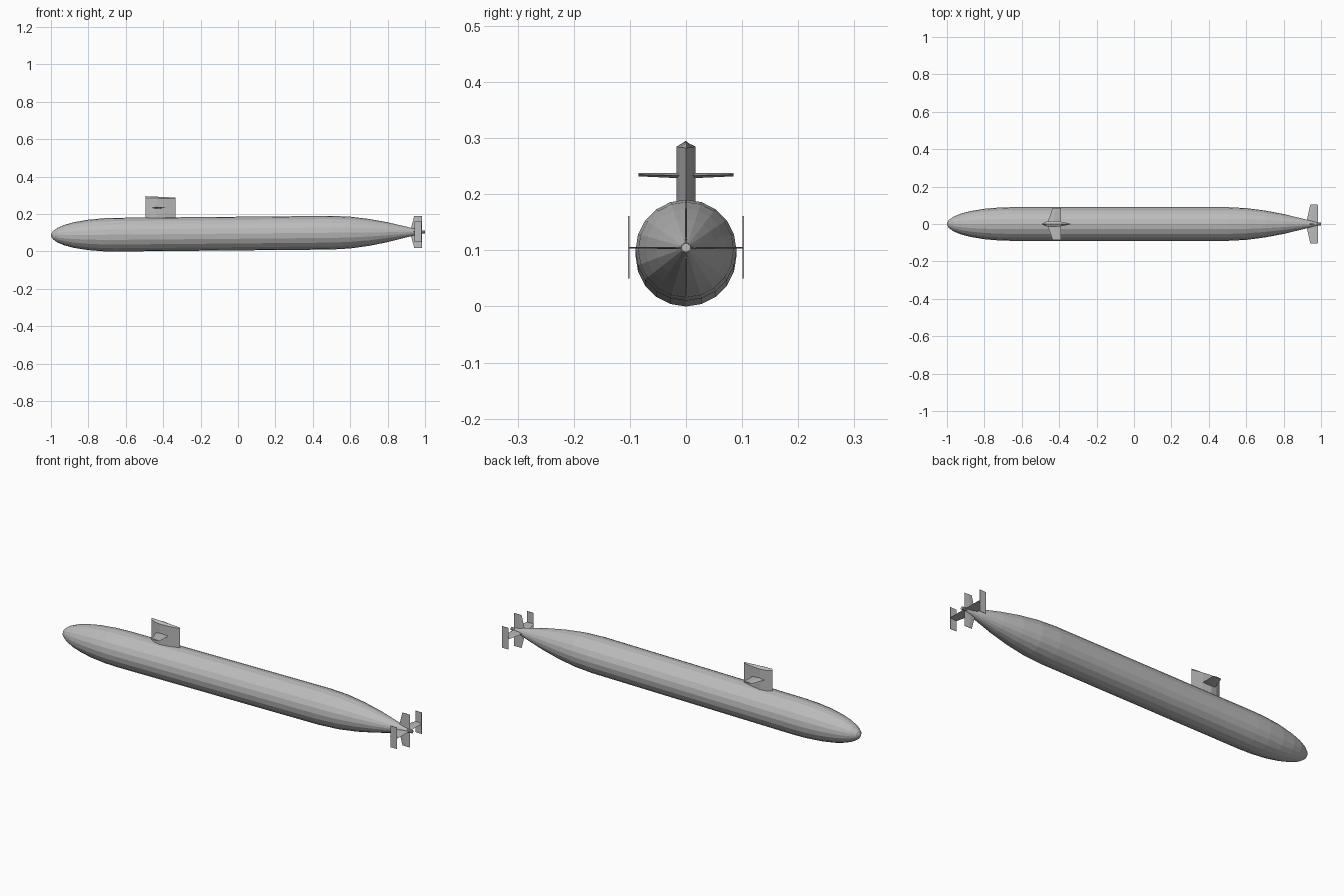
import bpy, bmesh, math
from mathutils import Vector

cube = bpy.data.objects.get("Cube")
if cube:
    bpy.data.objects.remove(cube, do_unlink=True)

GREY = (0.5, 0.5, 0.5, 1.0)
grey = bpy.data.materials.new("hull grey")
grey.use_nodes = True
grey.diffuse_color = GREY
grey.node_tree.nodes["Principled BSDF"].inputs["Base Color"].default_value = GREY


def axis_z(x):
    """Height of the gently rising hull axis."""
    return 0.09 + 0.009 * (x + 0.65)


def loft(name, rings):
    """Skin a list of equal-length point rings and cap both ends."""
    bm = bmesh.new()
    loops = [[bm.verts.new(p) for p in ring] for ring in rings]
    n = len(loops[0])
    for a, b in zip(loops, loops[1:]):
        for i in range(n):
            j = (i + 1) % n
            bm.faces.new((a[i], a[j], b[j], b[i]))
    bm.faces.new(loops[0])
    bm.faces.new(loops[-1])
    bmesh.ops.remove_doubles(bm, verts=bm.verts, dist=1e-5)
    bmesh.ops.recalc_face_normals(bm, faces=bm.faces)
    mesh = bpy.data.meshes.new(name)
    bm.to_mesh(mesh)
    bm.free()
    mesh.materials.append(grey)
    obj = bpy.data.objects.new(name, mesh)
    bpy.context.collection.objects.link(obj)
    return obj


def circle(x, r, n=20):
    return [(x, r * math.sin(math.tau * i / n), axis_z(x) + r * math.cos(math.tau * i / n))
            for i in range(n)]


# Hull: elliptical bow, parallel middle, tapering stern
R = 0.09
bow = [(-0.65 - 0.35 * math.cos(a), R * math.sin(a))
       for a in (math.radians(d) for d in (3, 14, 26, 38, 50, 64, 78, 90))]
stern = [(0.5, R), (0.6, 0.085), (0.7, 0.072), (0.8, 0.053), (0.9, 0.029), (0.975, 0.009)]
loft("hull", [circle(x, r) for x, r in bow + stern])

# Propeller shaft
loft("propeller_shaft", [circle(0.95, 0.008, 10), circle(1.0, 0.008, 10)])

# Sail: lens-shaped section with a ridged roof
section = [(-0.495, 0.0), (-0.47, 0.012), (-0.435, 0.017), (-0.39, 0.012), (-0.333, 0.0)]
outline = section + [(x, -y) for x, y in section[-2:0:-1]]


def roof(x, y):
    return 0.285 - 0.05 * (x + 0.435) + (0.007 if y == 0 else 0)


sail = loft("sail", [[(x, y, 0.15) for x, y in outline],
                     [(x, y, 0.285 - 0.025 * (x + 0.435)) for x, y in outline],
                     [(x, y * 0.02, 0.293 - 0.045 * (x + 0.435)) for x, y in outline]])


# Thin foil between a root and a tip, each given as leading x, trailing x
def foil(name, root, tip, lead_out, thick):
    """lead_out is the spanwise direction; thickness lies across it."""
    span = Vector(lead_out)
    across = Vector((1, 0, 0)).cross(span)
    rings = []
    for origin, lead, trail, dist, t in ((root[0], root[1], root[2], root[3], thick),
                                         (tip[0], tip[1], tip[2], tip[3], thick * 0.6)):
        base = Vector((0, 0, origin)) + span * dist
        crest = lead + 0.4 * (trail - lead)
        rings.append([base + Vector((lead, 0, 0)),
                      base + Vector((crest, 0, 0)) + across * t / 2,
                      base + Vector((trail, 0, 0)),
                      base + Vector((crest, 0, 0)) - across * t / 2])
    return loft(name, rings)


STERN_Z = axis_z(0.96)
for side, s in (("left", 1), ("right", -1)):
    foil(side + "_sail_plane", (0.233, -0.465, -0.39, 0.0), (0.235, -0.435, -0.39, 0.085),
         (0, s, 0), 0.01)
    foil(side + "_stern_plane", (STERN_Z, 0.92, 0.985, 0.0), (STERN_Z, 0.942, 0.985, 0.102),
         (0, s, 0), 0.004)
    # Upright plate on the tip of the stern plane
    plate = [(0.945, 0.05), (0.982, 0.05), (0.982, 0.161), (0.945, 0.161)]
    loft(side + "_end_plate", [[(x, s * y, z) for x, z in plate] for y in (0.101, 0.103)])

# Rudders
for name, s in (("upper", 1), ("lower", -1)):
    foil(name + "_rudder", (STERN_Z, 0.92, 0.985, 0.0), (STERN_Z, 0.942, 0.985, 0.085),
         (0, 0, s), 0.004)
